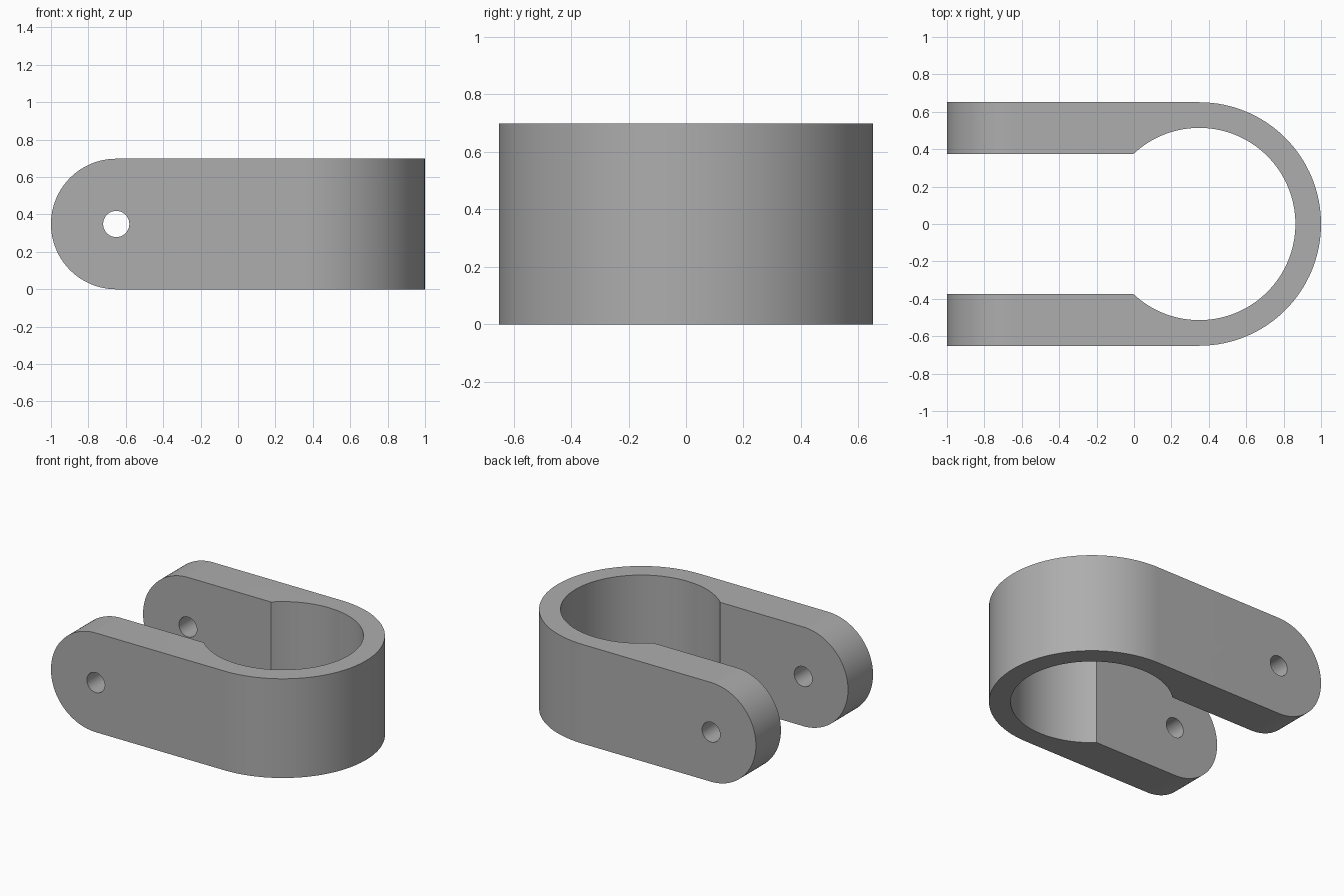
import bpy
import bmesh
from math import pi, sin, cos, asin
from mathutils import Vector

default = bpy.data.objects.get("Cube")
if default:
    bpy.data.objects.remove(default, do_unlink=True)

HEIGHT = 0.698
OUTER, INNER = 0.651, 0.514   # bend radii
GAP = 0.373                   # half the distance between the arms
BEND_X = 1 - OUTER
END_R = HEIGHT / 2            # rounded arm ends
HOLE_R = 0.07

grey = bpy.data.materials.new("plain grey")
grey.use_nodes = True
colour = (0.42, 0.42, 0.42, 1)
grey.diffuse_color = colour
grey.node_tree.nodes["Principled BSDF"].inputs["Base Color"].default_value = colour


def arc(cx, cy, r, start, end, n):
    return [(cx + r * cos(start + (end - start) * i / n),
             cy + r * sin(start + (end - start) * i / n)) for i in range(n + 1)]


def prism(name, points, place, depth):
    """Extrude a closed outline, mapped to 3D by place, along depth."""
    bm = bmesh.new()
    face = bm.faces.new([bm.verts.new(place(u, v)) for u, v in points])
    out = bmesh.ops.extrude_face_region(bm, geom=[face])
    moved = [g for g in out["geom"] if isinstance(g, bmesh.types.BMVert)]
    bmesh.ops.translate(bm, verts=moved, vec=Vector(depth))
    bmesh.ops.recalc_face_normals(bm, faces=bm.faces)
    mesh = bpy.data.meshes.new(name)
    bm.to_mesh(mesh)
    bm.free()
    mesh.materials.append(grey)
    obj = bpy.data.objects.new(name, mesh)
    bpy.context.collection.objects.link(obj)
    return obj


def cut(target, cutter, operation):
    """Apply a boolean and drop the cutter."""
    cutter.hide_render = True
    mod = target.modifiers.new("cut", "BOOLEAN")
    mod.operation, mod.solver, mod.object = operation, "EXACT", cutter
    bpy.context.view_layer.objects.active = target
    bpy.ops.object.modifier_apply(modifier=mod.name)
    bpy.data.objects.remove(cutter, do_unlink=True)


# Clamp strap: outer bend, two arms, larger round opening inside
mouth = pi - asin(GAP / INNER)
outline = ([(-1.2, -OUTER)] + arc(BEND_X, 0, OUTER, -pi / 2, pi / 2, 64)
           + [(-1.2, OUTER), (-1.2, GAP)]
           + arc(BEND_X, 0, INNER, mouth, -mouth, 96) + [(-1.2, -GAP)])
clamp = prism("clamp_strap", outline, lambda x, y: (x, y, -0.2), (0, 0, 1.2))

# Side outline: rounds the arm ends and trims the height
side = arc(END_R - 1, END_R, END_R, pi / 2, 3 * pi / 2, 64) + [(1.2, 0), (1.2, HEIGHT)]
cut(clamp, prism("side_trim", side, lambda x, z: (x, -1, z), (0, 2, 0)), "INTERSECT")

# Bolt hole through both arms
hole = arc(END_R - 1, END_R, HOLE_R, 0, 2 * pi, 48)[:-1]
cut(clamp, prism("bolt_hole", hole, lambda x, z: (x, -1, z), (0, 2, 0)), "DIFFERENCE")

bpy.ops.object.select_all(action="DESELECT")
clamp.select_set(True)
bpy.context.view_layer.objects.active = clamp
bpy.ops.object.shade_smooth_by_angle(angle=pi / 6)
